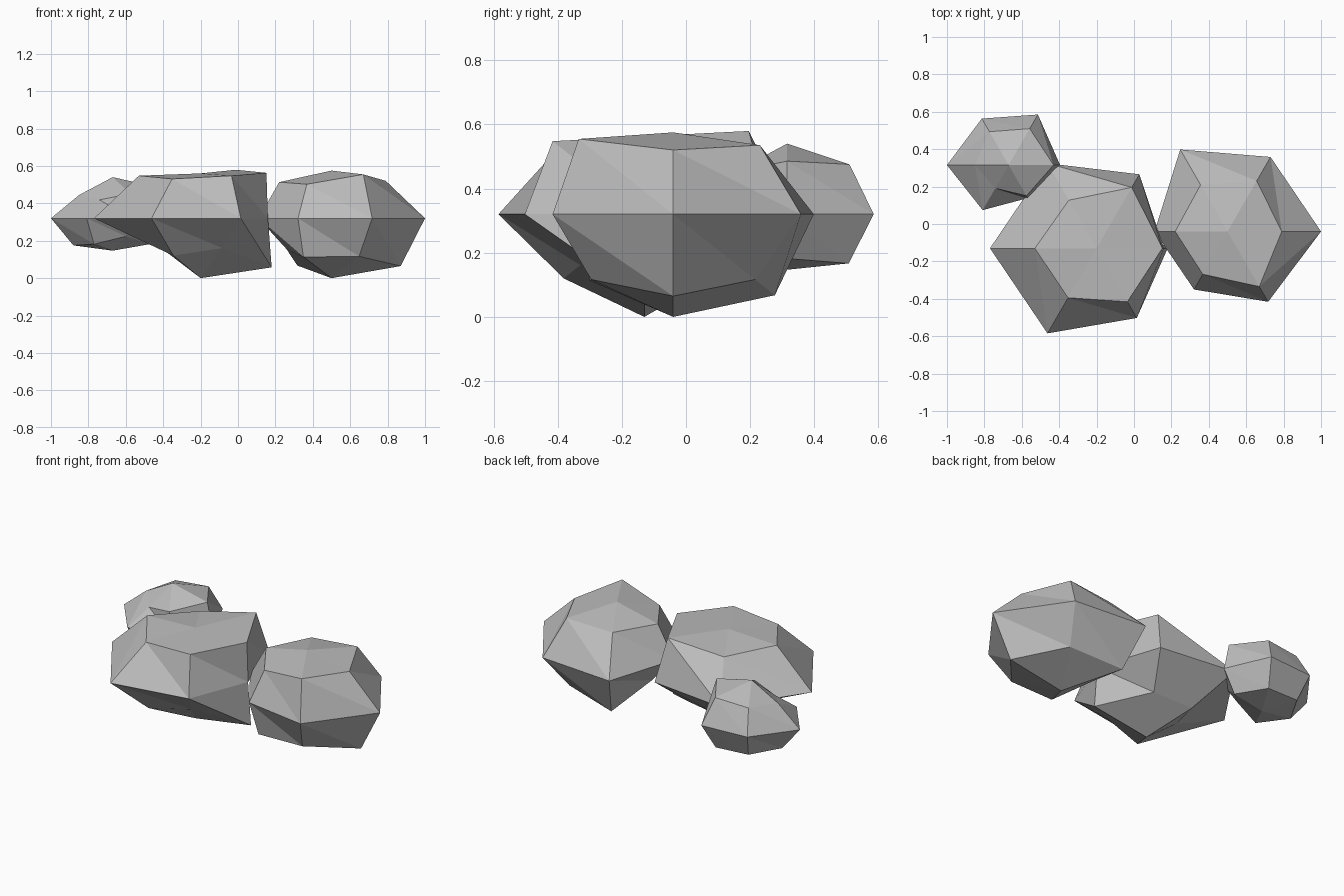
import bpy
import bmesh
from math import cos, sin, radians

default_cube = bpy.data.objects.get("Cube")
if default_cube:
    bpy.data.objects.remove(default_cube, do_unlink=True)

SIDES = 6
FLATTEN = 0.69      # height of a sloping ring compared with its radius
MIDDLE = 0.32       # height of the widest ring

stone = bpy.data.materials.new("stone_grey")
stone.use_nodes = True
stone_colour = (0.5, 0.5, 0.5, 1)
stone.diffuse_color = stone_colour
stone.node_tree.nodes["Principled BSDF"].inputs["Base Color"].default_value = stone_colour


def make_rock(name, centre, top, bottom, upper, middle, lower):
    """Squashed six-sided ball; each ring lists the radius at every corner."""
    bm = bmesh.new()
    cx, cy = centre

    def make_ring(radii, slope):
        corners = []
        for index, radius in enumerate(radii):
            angle = radians(index * 360 / SIDES)
            corners.append(bm.verts.new((cx + radius * cos(angle),
                                         cy + radius * sin(angle),
                                         MIDDLE + radius * slope)))
        return corners

    rings = [make_ring(lower, -FLATTEN), make_ring(middle, 0), make_ring(upper, FLATTEN)]
    bottom_point = bm.verts.new((cx, cy, bottom))
    top_point = bm.verts.new((cx, cy, top))

    # Side bands, each panel split along the same diagonal, and the two pointed caps
    for here in range(SIDES):
        after = (here + 1) % SIDES
        for below, above in zip(rings, rings[1:]):
            bm.faces.new((below[here], below[after], above[here]))
            bm.faces.new((below[after], above[after], above[here]))
        bm.faces.new((rings[-1][here], rings[-1][after], top_point))
        bm.faces.new((rings[0][after], rings[0][here], bottom_point))

    bmesh.ops.recalc_face_normals(bm, faces=bm.faces)
    mesh = bpy.data.meshes.new(name)
    bm.to_mesh(mesh)
    bm.free()
    mesh.materials.append(stone)
    rock = bpy.data.objects.new(name, mesh)
    bpy.context.scene.collection.objects.link(rock)


# Large rock in the middle
make_rock("large_rock", centre=(-0.2, -0.13), top=0.56, bottom=0,
          upper=(0.352, 0.376, 0.297, 0.33, 0.305, 0.33),
          middle=(0.36, 0.457, 0.525, 0.57, 0.525, 0.43),
          lower=(0.38, 0.24, 0.27, 0.22, 0.29, 0.23))

# Medium rock on the left
make_rock("medium_rock", centre=(0.5, -0.04), top=0.575, bottom=0,
          upper=(0.29, 0.312, 0.288, 0.28, 0.264, 0.34),
          middle=(0.5, 0.46, 0.506, 0.39, 0.358, 0.434),
          lower=(0.37, 0.295, 0.366, 0.24, 0.3, 0.295))

# Small rock at the back right
make_rock("small_rock", centre=(-0.67, 0.315), top=0.54, bottom=0.147,
          upper=(0.24, 0.225, 0.206, 0.18, 0.143, 0.19),
          middle=(0.275, 0.312, 0.287, 0.33, 0.278, 0.204),
          lower=(0.2, 0.222, 0.21, 0.21, 0.2, 0.14))
